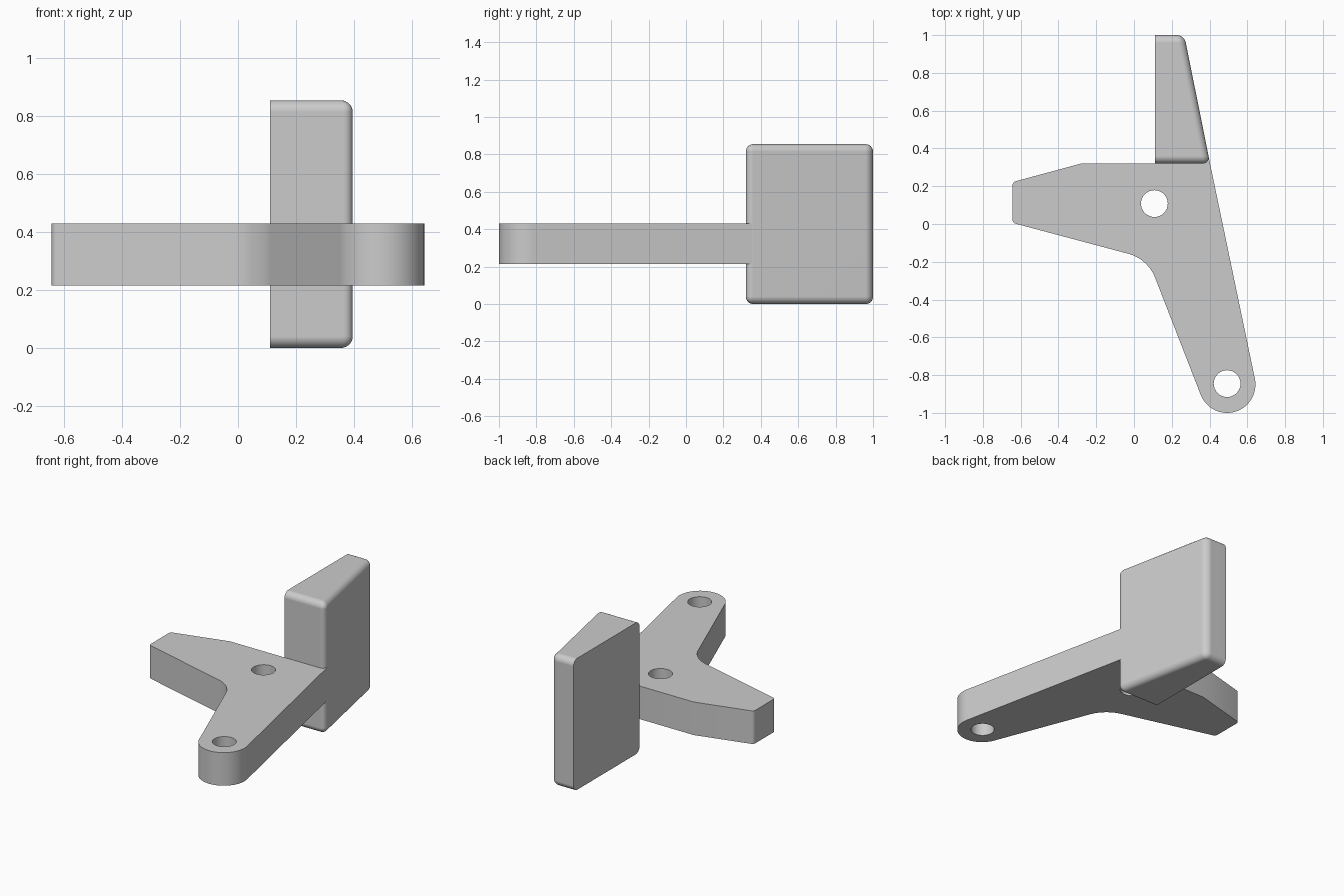
import bpy
import bmesh
from math import cos, sin, radians, tan
from mathutils import Vector

if "Cube" in bpy.data.objects:
    bpy.data.objects.remove(bpy.data.objects["Cube"], do_unlink=True)

grey = bpy.data.materials.new("plain grey")
grey.use_nodes = True
color = (0.6, 0.6, 0.6, 1)
grey.diffuse_color = color
grey.node_tree.nodes["Principled BSDF"].inputs["Base Color"].default_value = color


def arc(cx, cy, r, start, end, steps):
    angles = [radians(start + (end - start) * i / steps) for i in range(steps + 1)]
    return [(cx + r * cos(a), cy + r * sin(a)) for a in angles]


def fillet(before, corner, after, r, steps=12):
    """Round a profile corner with a tangent arc."""
    p = Vector(corner)
    u = (Vector(before) - p).normalized()
    v = (Vector(after) - p).normalized()
    half = u.angle(v) / 2
    centre = p + (u + v).normalized() * (r / sin(half))
    a = p + u * (r / tan(half)) - centre
    b = p + v * (r / tan(half)) - centre
    return [tuple(centre + a.lerp(b, i / steps).normalized() * r) for i in range(steps + 1)]


def prism(name, loops, z0, z1, bevel_rule=None):
    """Extrude an outline, with any further loops left open as holes."""
    bm = bmesh.new()
    for loop in loops:
        verts = [bm.verts.new((x, y, z0)) for x, y in loop]
        for a, b in zip(verts, verts[1:] + verts[:1]):
            bm.edges.new((a, b))
    bmesh.ops.triangle_fill(bm, edges=bm.edges[:], use_beauty=True, normal=(0, 0, 1))
    ext = bmesh.ops.extrude_face_region(bm, geom=bm.faces[:], use_keep_orig=True)
    top = [g for g in ext["geom"] if isinstance(g, bmesh.types.BMVert)]
    bmesh.ops.translate(bm, verts=top, vec=(0, 0, z1 - z0))
    bmesh.ops.dissolve_limit(bm, angle_limit=radians(0.5), verts=[], edges=bm.edges[:])
    bmesh.ops.recalc_face_normals(bm, faces=bm.faces[:])
    if bevel_rule:
        bmesh.ops.bevel(bm, geom=[e for e in bm.edges if bevel_rule(e)], offset=0.04,
                        segments=8, profile=0.5, affect='EDGES')
    mesh = bpy.data.meshes.new(name)
    bm.to_mesh(mesh)
    bm.free()
    mesh.materials.append(grey)
    obj = bpy.data.objects.new(name, mesh)
    bpy.context.collection.objects.link(obj)
    bpy.ops.object.select_all(action='DESELECT')
    obj.select_set(True)
    bpy.context.view_layer.objects.active = obj
    bpy.ops.object.shade_smooth_by_angle(angle=radians(25))
    # Keep the broad faces evenly flat beside the rounded edges
    weighted = obj.modifiers.new("flat faces", 'WEIGHTED_NORMAL')
    weighted.keep_sharp = True
    return obj


# Flat bracket arm: tapered left tip, inner fillet, rounded lower end, bolt holes
tip_low, tip_high = (-0.643, 0.006), (-0.643, 0.222)
shoulder, inner = (-0.28, 0.32), (0.073, -0.185)
end_x, end_y, end_r = 0.493, -0.85, 0.15
foot = arc(end_x, end_y, end_r, 201.4, 371.8, 32)
outline = (fillet(shoulder, tip_high, tip_low, 0.02, 4)
           + fillet(tip_high, tip_low, inner, 0.02, 4)
           + fillet(tip_low, inner, foot[0], 0.21)
           + foot
           + [(0.396, 0.352), (0.15, 0.352), (0.15, 0.32), shoulder])
holes = [arc(x, y, 0.071, 0, 348.75, 31)
         for x, y in [(0.108, 0.108), (end_x, end_y + 0.005)]]
prism("bracket_arm", [outline] + holes, 0.215, 0.43)

# Upright wedge block: sharp around its flat inner face, rounded elsewhere
flat_x = 0.11
wedge = [(flat_x, 0.32), (0.403, 0.32), (0.266, 1.0), (flat_x, 1.0)]
prism("upright_block", [wedge], 0, 0.855,
      lambda e: any(v.co.x > flat_x + 0.01 for v in e.verts))
